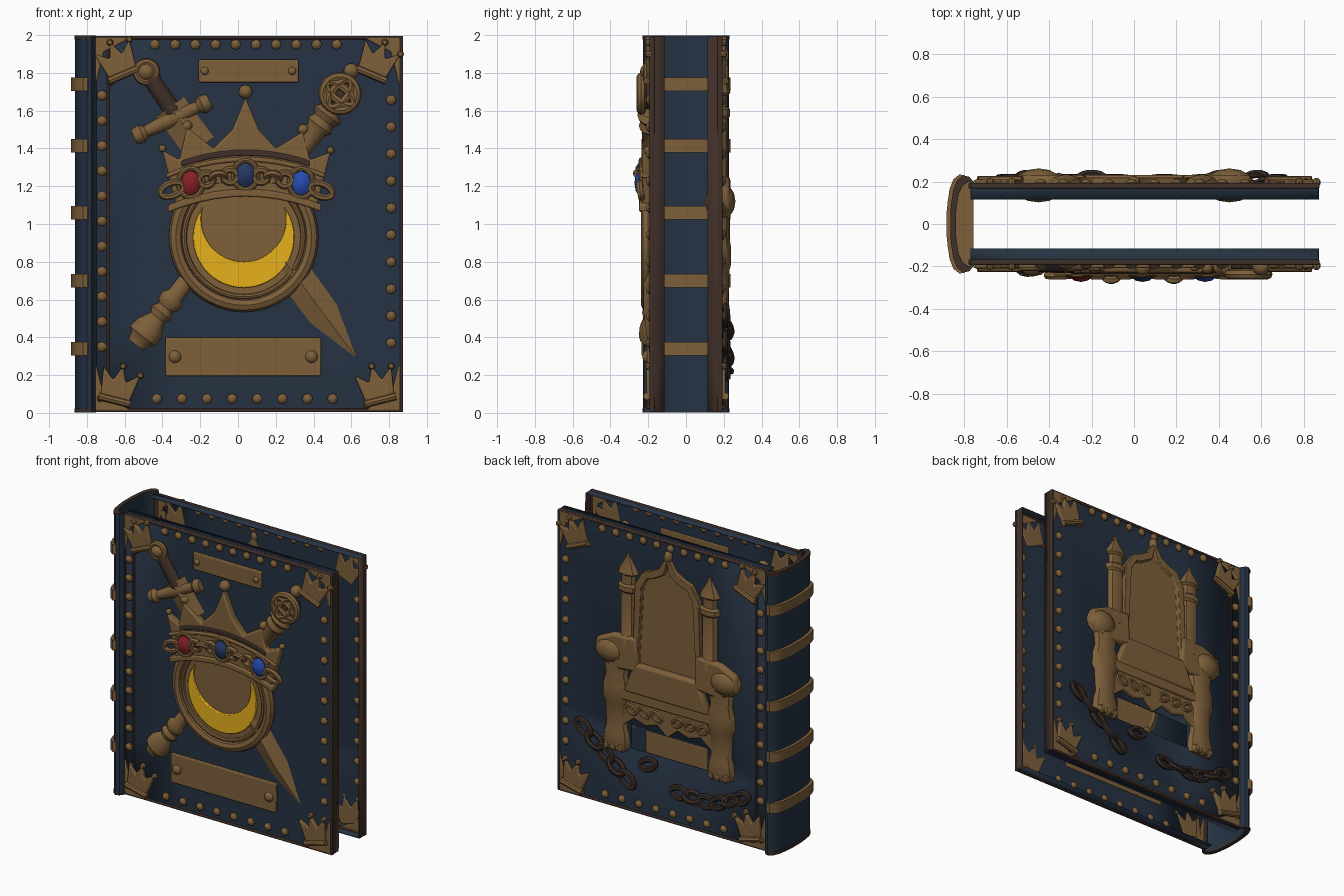
import bpy, bmesh
from math import sin, cos, pi, radians, atan2, hypot
from mathutils import Matrix, Vector

if "Cube" in bpy.data.objects:
    bpy.data.objects.remove(bpy.data.objects["Cube"])

def material(name, *rgb):
    m = bpy.data.materials.new(name)
    m.use_nodes = True
    m.diffuse_color = m.node_tree.nodes["Principled BSDF"].inputs["Base Color"].default_value = (*rgb, 1)
    return m

NAVY = material("navy leather", 0.019, 0.032, 0.056)
BRONZE = material("aged bronze", 0.205, 0.115, 0.042)
BROWN = material("dark brown leather", 0.05, 0.028, 0.021)
GOLD = material("yellow gold", 0.85, 0.47, 0.012)
RED = material("red gem", 0.24, 0.015, 0.02)
BLUE = material("blue gem", 0.02, 0.07, 0.43)
DEEP = material("deep blue gem", 0.018, 0.04, 0.12)
IRON = material("dark iron", 0.035, 0.022, 0.017)
FACE, FRONT, BACK = 0.182, -1, 1       # distance of each cover face from the middle
made = []

def finish(bm, name, mats, side=None, bevel=0):
    """Turn (across, up, depth) geometry into an object on one cover."""
    if side:
        bm.transform(Matrix(((1, 0, 0, 0), (0, 0, side, side * FACE), (0, 1, 0, 0), (0, 0, 0, 1))))
    bmesh.ops.recalc_face_normals(bm, faces=bm.faces)
    me = bpy.data.meshes.new(name)
    bm.to_mesh(me)
    bm.free()
    for m in mats:
        me.materials.append(m)
    ob = bpy.data.objects.new(name, me)
    bpy.context.collection.objects.link(ob)
    if bevel:
        b = ob.modifiers.new("Bevel", "BEVEL")
        b.width, b.segments, b.limit_method = bevel, 2, "ANGLE"
    made.append(ob)
    return ob

def slab(name, pts, depth, mat, side, bevel=0.008, frame=0, base=-0.009):
    """Raised plate, with a sunken panel if a frame width is given."""
    bm = bmesh.new()
    f = bm.faces.new([bm.verts.new((u, v, base)) for u, v in pts])
    ext = bmesh.ops.extrude_face_region(bm, geom=[f])["geom"]
    bmesh.ops.translate(bm, verts=[g for g in ext if isinstance(g, bmesh.types.BMVert)], vec=(0, 0, depth - base))
    if frame:
        top = [g for g in ext if isinstance(g, bmesh.types.BMFace)][0]
        bmesh.ops.recalc_face_normals(bm, faces=bm.faces)
        for width in (frame, 0.006):
            bmesh.ops.inset_region(bm, faces=[top], thickness=width)
        bmesh.ops.translate(bm, verts=top.verts[:], vec=(0, 0, -depth * 0.7))
    finish(bm, name, [mat], side, bevel)

def box(name, u0, u1, v0, v1, depth, mat, side, bevel=0.006, base=-0.009):
    slab(name, [(u0, v0), (u1, v0), (u1, v1), (u0, v1)], depth, mat, side, bevel, base=base)

def ball(name, u, v, ru, rv, rd, mat, side, d=0.0, seg=12):
    bm = bmesh.new()
    bmesh.ops.create_uvsphere(bm, u_segments=seg, v_segments=seg // 2 + 1, radius=1)
    bm.transform(Matrix.Translation((u, v, d)) @ Matrix.Diagonal((ru, rv, rd, 1)))
    finish(bm, name, [mat], side)

def loft(rings, closed=False):
    bm = bmesh.new()
    rows = [[bm.verts.new(p) for p in r] for r in rings]
    n = len(rows[0])
    for a, b in zip(rows, rows[1:] + rows[:1] if closed else rows[1:]):
        for j in range(n):
            bm.faces.new((a[j], a[(j + 1) % n], b[(j + 1) % n], b[j]))
    if not closed:
        bm.faces.new(rows[0])
        bm.faces.new(rows[-1])
    return bm

def rod(name, a, b, prof, mat, side, flat=0.6, d=0.008, n=12):
    """Turned shape lying on the cover from a to b."""
    a, b = Vector(a), Vector(b)
    w = Vector((a.y - b.y, b.x - a.x)).normalized()
    turn = [k * 2 * pi / n for k in range(n)]
    finish(loft([[(*(a.lerp(b, t) + w * r * cos(k)), d + flat * r * sin(k)) for k in turn] for t, r in prof]),
           name, [mat], side)

def ring(name, u, v, a, b, r, mat, side, ang=0.0, tilt=0.0, d=0.0, n=24, m=8):
    """Oval ring, turned in the plane by ang and tipped out of it by tilt."""
    tube, around = ([i * 2 * pi / k for i in range(k)] for k in (m, n))
    bm = loft([[((a + r * cos(s)) * cos(t), (b + r * cos(s)) * sin(t), r * sin(s)) for s in tube] for t in around], True)
    bm.transform(Matrix.Translation((u, v, d)) @ Matrix.Rotation(ang, 4, "Z") @ Matrix.Rotation(tilt, 4, "X"))
    finish(bm, name, [mat], side)

def chain(name, a, b, count, mat, side, r=0.02, d=0.03):
    du, dv = b[0] - a[0], b[1] - a[1]
    for i in range(count):
        t = (i + 0.5) / count
        ring(name, a[0] + du * t, a[1] + dv * t, hypot(du, dv) / count * 0.58, 0.035, r, mat, side,
             atan2(dv, du), 0.8 if i % 2 else 0.15, d, n=14, m=6)

def mirror(half):
    return half + [(-u, v) for u, v in reversed(half) if u]

# Covers: thin faces with a folded rim, the back one open below the seat
L, R, B, T = -0.77, 0.868, 0.01, 1.99
for side, name in ((FRONT, "front_cover"), (BACK, "back_cover")):
    bm = bmesh.new()
    g = [[bm.verts.new((u, v, 0)) for v in (B, 0.45, 0.62, T)] for u in (L, -0.3, 0.3, R)]
    for i in range(3):
        for j in range(3):
            if side == FRONT or (i, j) != (1, 1):
                bm.faces.new((g[i][j], g[i + 1][j], g[i + 1][j + 1], g[i][j + 1]))
    edge = [g[i][0] for i in range(4)] + g[3][1:] + [g[i][3] for i in (2, 1, 0)]
    low = [bm.verts.new((*p.co.xy, -0.067)) for p in edge]
    for i in range(len(edge) - 1):
        f = bm.faces.new((edge[i], edge[i + 1], low[i + 1], low[i]))
        f.material_index = int(edge[i].co.x == edge[i + 1].co.x)
    s = finish(bm, name, [NAVY, BROWN], side).modifiers.new("Solidify", "SOLIDIFY")
    s.thickness, s.offset = 0.008, 0
    # Worn leather edging and hinge strips
    for u0, u1, v0, v1 in ((L, R + 0.006, T - 0.012, T + 0.006), (L, R + 0.006, B - 0.006, B + 0.012),
                           (R - 0.01, R + 0.006, B, T), (L - 0.01, L + 0.02, B, T)):
        box("edge_trim", u0, u1, v0, v1, 0.011, BROWN, side, base=-0.015)
    box("hinge_seam", -0.695, -0.68, B + 0.02, T - 0.02, 0.01, BROWN, side, 0.003)
    # Studs round the border
    spots = [(-0.44 + 0.107 * i, 1.95) for i in range(10)] + [(-0.43 + 0.133 * i, 0.075) for i in range(8)]
    spots += [(0.81, 0.37 + 0.143 * i) for i in range(10)] + [(-0.72, 0.35 + 0.133 * i) for i in range(11)]
    for u, v in spots:
        ball("stud", u, v, 0.029, 0.029, 0.024, BRONZE, side, 0.006, 8)
    # Corner crowns
    for k in (-1, 1):
        for cv, turn, ev, s in ((1.86, -0.4, T, -1), (0.14, 0.25, B, 1)):
            cu, a = 0.05 + k * 0.685, k * turn
            spin = lambda u, v: (cu + u * cos(a) - v * sin(a), cv + u * sin(a) + v * cos(a))
            pts = [spin(*p) for p in mirror([(0, 0.11), (0.035, 0.03), (0.1, 0.085), (0.075, -0.085)])]
            slab("corner_crown", pts, 0.028, BRONZE, side)
            rod("corner_crown_band", spin(-0.085, -0.075), spin(0.085, -0.075), [(0, 0.02), (1, 0.02)],
                BRONZE, side, 1, 0.025, 8)
            for u, v in (pts[0], pts[2], pts[4]):
                ball("corner_crown_tip", u, v, 0.02, 0.02, 0.022, BRONZE, side, 0.014, 8)
            eu = cu + k * 0.125
            slab("corner_plate", [(eu, ev), (eu - k * 0.2, ev), (eu - k * 0.05, ev + s * 0.08), (eu, ev + s * 0.28)],
                 0.012, BRONZE, side)

# Hollow spine crossed by five raised bands
HALF = [(-0.755, 0.195), (-0.775, 0.222), (-0.8, 0.228), (-0.83, 0.205), (-0.848, 0.16), (-0.857, 0.1), (-0.862, 0.05)]

def spine_block(name, z0, z1, grow, mat, inner):
    half = inner + [(x - grow, y + grow * 0.3) for x, y in HALF]
    pts = half + [(x, -y) for x, y in reversed(half)]
    finish(loft([[(x, y, z) for x, y in pts] for z in (z0, z1)]), name, [mat])

hollow = [(x + 0.022, y * 0.88) for x, y in reversed(HALF[2:])] + [(-0.752, 0.18)]
spine_block("spine", B - 0.004, T + 0.004, 0, NAVY, hollow)
for z in (0.34, 0.7, 1.06, 1.415, 1.74):
    spine_block("spine_band", z - 0.036, z + 0.036, 0.021, BRONZE, [(-0.757, 0.12), (-0.77, 0.18)])
for z in (B - 0.008, T - 0.012):
    spine_block("spine_end_trim", z, z + 0.02, 0.004, BROWN, hollow)

# Name plates with rivets
for u0, u1, v0, v1, r in ((-0.21, 0.32, 1.75, 1.87, 0.022), (-0.385, 0.44, 0.195, 0.4, 0.034)):
    box("name_plate", u0, u1, v0, v1, 0.025, BRONZE, FRONT)
    for u in (u0 + r * 1.5, u1 - r * 1.5):
        ball("plate_rivet", u, (v0 + v1) / 2, r, r, r * 0.7, BRONZE, FRONT, 0.025)

# Sword
rod("sword_blade", (-0.36, 1.62), (-0.2, 1.405), [(0, 0.09), (1, 0.09)], BRONZE, FRONT, 0.4, n=4)
rod("sword_point", (0.25, 0.8), (0.62, 0.3), [(0, 0.09), (0.55, 0.085), (1, 0.004)], BRONZE, FRONT, 0.4, n=4)
rod("sword_grip", (-0.46, 1.77), (-0.34, 1.59), [(i / 12, 0.047 if i % 2 else 0.043) for i in range(13)], BROWN, FRONT, 0.8)
rod("sword_guard", (-0.55, 1.46), (-0.15, 1.65), [(0, 0.04), (0.1, 0.05), (0.16, 0.03), (0.45, 0.042), (0.55, 0.042),
    (0.84, 0.03), (0.9, 0.05), (1, 0.04)], BRONZE, FRONT, 0.9)
ball("sword_pommel", -0.485, 1.805, 0.05, 0.05, 0.05, BRONZE, FRONT, 0.012)
ring("pommel_ring", -0.485, 1.805, 0.052, 0.052, 0.02, BRONZE, FRONT, d=0.02)

# Scepter with a caged orb
rod("scepter_neck", (0.49, 1.6), (0.34, 1.4), [(0, 0.06), (0.12, 0.085), (0.25, 0.06), (0.4, 0.075), (0.5, 0.055),
    (1, 0.05)], BRONZE, FRONT, 0.8)
rod("scepter_shaft", (-0.24, 0.74), (-0.54, 0.36), [(0, 0.045), (0.3, 0.045), (0.36, 0.065), (0.43, 0.062), (0.48, 0.042),
    (0.55, 0.062), (0.62, 0.045), (0.76, 0.08), (0.88, 0.085), (0.92, 0.06), (1, 0.05)], BRONZE, FRONT, 0.7)
ball("scepter_orb", 0.54, 1.69, 0.085, 0.085, 0.05, BROWN, FRONT, 0.015)
for a, b in ((0.09, 0.09), (0.09, 0.04), (0.035, 0.09)):
    ring("orb_cage", 0.54, 1.69, a, b, 0.024, BRONZE, FRONT, 0.9, d=0.055)
ball("scepter_tip", 0.6, 1.81, 0.042, 0.042, 0.04, BRONZE, FRONT, 0.02)

# Medallion with the crescent
CU, CV = 0.03, 0.93

def arc(r, a0, a1, n, dv=0.0):
    turn = [radians(a0 + (a1 - a0) * i / n) for i in range(n + 1)]
    return [(CU + r * cos(t), CV + dv + r * sin(t)) for t in turn]

slab("medallion", arc(0.36, 0, 350, 35), 0.028, BRONZE, FRONT, 0)
ring("medallion_rim", CU, CV, 0.36, 0.36, 0.036, BRONZE, FRONT, d=0.02, n=48)
ring("medallion_lip", CU, CV, 0.315, 0.315, 0.014, BRONZE, FRONT, d=0.028, n=48)
slab("crescent", arc(0.268, 143.3, 396.7, 36) + arc(0.225, 376.8, 163.2, 30, 0.095)[1:-1], 0.042, GOLD, FRONT, 0.006)

# Large crown with gems and chain
def brow(u, lift=0.0):
    return u, 1.26 - 0.5 * (u - 0.04) ** 2 + lift

tips = [(-0.4, 1.39), (-0.31, 1.34), (-0.27, 1.51), (-0.13, 1.4), (-0.03, 1.5), (0.04, 1.67),
        (0.11, 1.5), (0.2, 1.4), (0.345, 1.49), (0.38, 1.34), (0.49, 1.38)]
slab("crown", tips + [brow(0.42 - 0.075 * i, -0.09) for i in range(11)], 0.05, BRONZE, FRONT, 0.012)
for (u, v), r in zip(tips[::2], (0.02, 0.03, 0, 0, 0.03, 0.02)):
    if r:
        ball("crown_ball", u, v + 0.01, r, r, r, BRONZE, FRONT, 0.022)
ball("crown_top_ball", 0.04, 1.7, 0.038, 0.038, 0.038, BRONZE, FRONT, 0.022)
for name, u0, u1, lo, hi, depth, mat in (("crown_lower_band", -0.37, 0.44, -0.115, -0.075, 0.066, BRONZE),
                                         ("crown_upper_band", -0.38, 0.46, 0.07, 0.095, 0.06, BRONZE),
                                         ("crown_worn_band", -0.3, 0.38, 0.1, 0.135, 0.053, BROWN)):
    us = [u0 + (u1 - u0) * i / 10 for i in range(11)]
    slab(name, [brow(u, lo) for u in us] + [brow(u, hi) for u in reversed(us)], depth, mat, FRONT)
for u, m in ((-0.25, RED), (0.04, DEEP), (0.335, BLUE)):
    ball("crown_gem", *brow(u), 0.056, 0.07, 0.035, m, FRONT, 0.056, 8)
    ring("gem_setting", *brow(u), 0.064, 0.078, 0.014, BRONZE, FRONT, d=0.055)
for a, b, n in ((-0.4, -0.3, 1), (-0.2, -0.01, 3), (0.09, 0.28, 3), (0.39, 0.49, 1)):
    chain("crown_chain", brow(a), brow(b), n, BRONZE, FRONT, 0.018, 0.058)

# Throne
slab("throne_back", mirror([(0, 1.9), (0.06, 1.8), (0.13, 1.76), (0.19, 1.74), (0.25, 1.64), (0.27, 0.98)]),
     0.036, BRONZE, BACK, 0.003, 0.05)
ball("throne_finial", 0, 1.89, 0.03, 0.045, 0.03, BRONZE, BACK, 0.015)
slab("seat_cushion", mirror([(0.25, 1.08), (0.34, 0.86)]), 0.05, BRONZE, BACK, 0.02)
box("seat_rail", -0.36, 0.36, 0.8, 0.87, 0.045, BRONZE, BACK, 0.01)
slab("seat_apron", mirror([(0, 0.61), (0.08, 0.68), (0.17, 0.65), (0.26, 0.68), (0.36, 0.6), (0.36, 0.83)]), 0.03, BRONZE, BACK)
for k in (-1, 1):
    rod("throne_column", (k * 0.32, 1.15), (k * 0.32, 1.83), [(0, 0.08), (0.12, 0.08), (0.15, 0.06), (0.6, 0.06),
        (0.62, 0.078), (0.67, 0.078), (0.69, 0.055), (0.78, 0.055), (0.8, 0.08), (0.84, 0.07), (0.97, 0.012),
        (1, 0.015)], BRONZE, BACK, 0.6, 0.005, 8)
    slab("throne_arm", [(k * u, v) for u, v in ((0.22, 1.02), (0.23, 1.26), (0.42, 1.25), (0.55, 1.19), (0.56, 1.08),
                                                (0.42, 1.0))], 0.05, BRONZE, BACK, 0.02)
    ball("arm_scroll", k * 0.45, 1.12, 0.12, 0.1, 0.08, BRONZE, BACK)
    rod("throne_leg", (k * 0.41, 1.08), (k * 0.41, 0.43), [(0, 0.1), (0.2, 0.085), (0.3, 0.105), (0.45, 0.11), (0.5, 0.09),
        (0.75, 0.08), (0.82, 0.095), (0.93, 0.105), (1, 0.09)], BRONZE, BACK, 0.5, 0.005, 10)
    for i in (-1, 0, 1):
        ball("foot_claw", k * 0.41 + i * 0.055, 0.45, 0.03, 0.035, 0.03, BRONZE, BACK, 0.03, 8)
    for u in (0.08, 0.18, 0.28):
        ring("apron_scroll", k * u, 0.74, 0.04, 0.025, 0.012, BRONZE, BACK, k * 0.5, d=0.03, n=14, m=6)

# Broken chains at the foot of the throne
for a, b, n in (((0.7, 0.55), (0.27, 0.2), 5), ((-0.04, 0.25), (-0.36, 0.24), 3), ((-0.36, 0.24), (-0.63, 0.36), 3),
                ((0.2, 0.37), (0.1, 0.4), 1)):
    chain("broken_chain", a, b, n, IRON, BACK)

# Soft shading with crisp edges
bpy.ops.object.select_all(action="DESELECT")
for ob in made:
    ob.select_set(True)
bpy.context.view_layer.objects.active = made[0]
bpy.ops.object.shade_smooth_by_angle(angle=radians(35))
